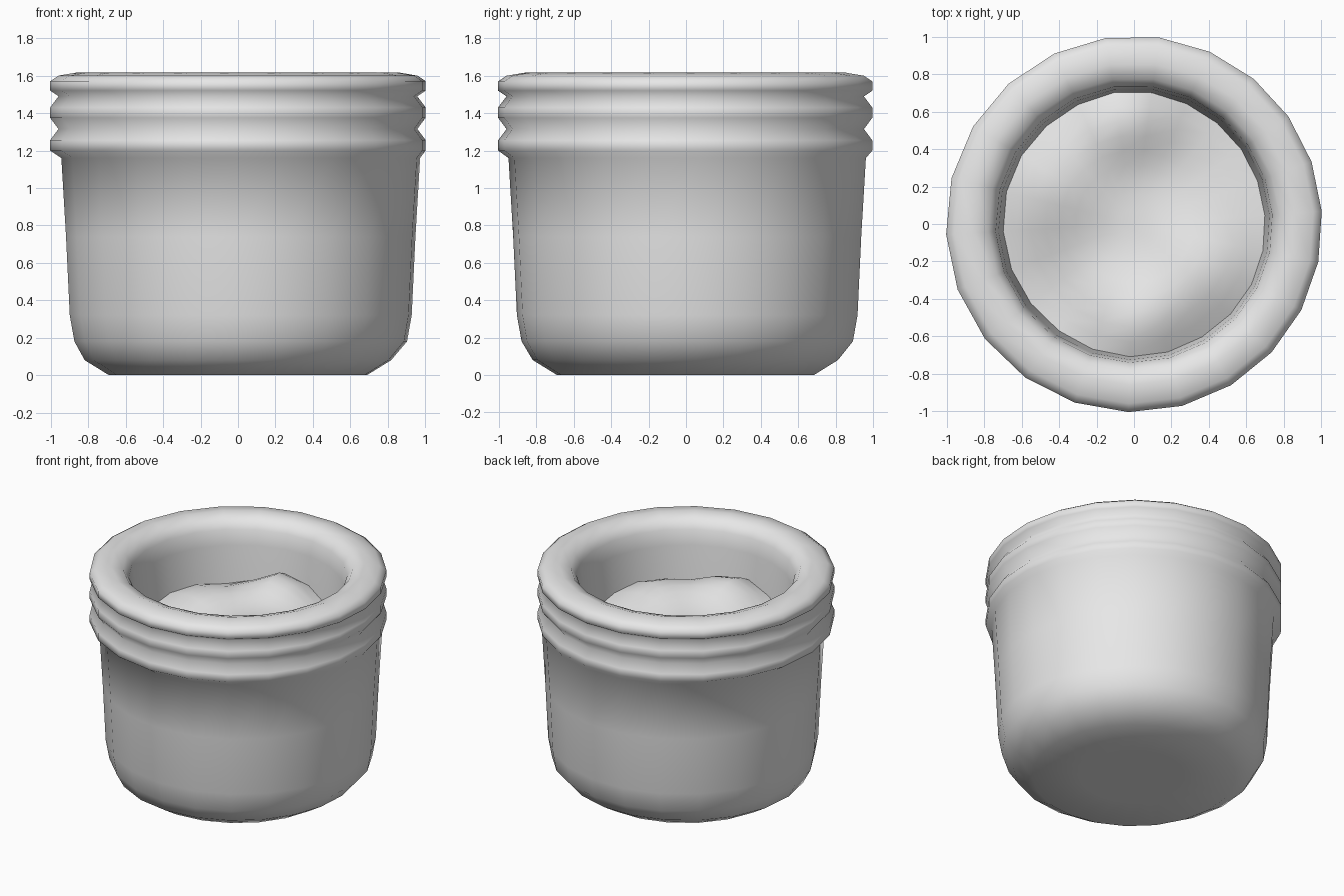
import bpy
import math

cube = bpy.data.objects.get("Cube")
if cube:
    bpy.data.objects.remove(cube, do_unlink=True)

SIDES = 22

grey = bpy.data.materials.new("plain grey")
grey.use_nodes = True
grey.diffuse_color = (0.8, 0.8, 0.8, 1)
grey.node_tree.nodes["Principled BSDF"].inputs["Base Color"].default_value = (0.8, 0.8, 0.8, 1)


def angle(j):
    """Slightly uneven, hand-made spacing of the sides."""
    a = math.radians(3.5) + j * math.tau / SIDES
    return a - 0.055 * math.cos(a - math.radians(100))


def lathe(name, profile, height=None, cap_start=False, cap_end=False):
    """Turn (radius, z) points around z; height(x, y) may lift the surface."""
    verts, faces = [], []
    for r, z in profile:
        shift = 0.015 if height is None and 0.1 < z < 1.18 and r > 0.8 else 0
        for j in range(SIDES):
            x = r * math.cos(angle(j)) + shift
            y = r * math.sin(angle(j)) + shift * 0.7
            verts.append((x, y, z + (height(x, y) if height else 0)))
    for i in range(len(profile) - 1):
        for j in range(SIDES):
            k = (j + 1) % SIDES
            a, b = i * SIDES, (i + 1) * SIDES
            faces.append((a + j, a + k, b + k, b + j))
    if cap_start:
        faces.append(tuple(reversed(range(SIDES))))
    if cap_end:
        last = (len(profile) - 1) * SIDES
        faces.append(tuple(range(last, last + SIDES)))
    mesh = bpy.data.meshes.new(name)
    mesh.from_pydata(verts, [], faces)
    mesh.update()
    for face in mesh.polygons:
        face.use_smooth = True
    mesh.materials.append(grey)
    obj = bpy.data.objects.new(name, mesh)
    bpy.context.collection.objects.link(obj)
    return obj


# Pot: rounded base, tapering wall, two ridges, rolled rim and inner wall
base = [(0.35, 0), (0.69, 0), (0.82, 0.08), (0.89, 0.18), (0.915, 0.32)]
wall = [(0.935, 0.74), (0.96, 1.16)]
ridges = []
for z in (1.20, 1.375):
    ridges += [(1.005, z), (1.005, z + 0.055), (0.96, z + 0.115)]
rim = [(1.005, 1.52), (1.005, 1.57), (0.96, 1.6), (0.86, 1.617),
       (0.78, 1.59), (0.74, 1.53)]
inside = [(0.725, 1.42), (0.69, 1.0)]
lathe("pot", base + wall + ridges + rim + inside, cap_start=True)

# Lumpy soil: mounds given as x, y, height, spread
MOUNDS = [(-0.05, 0.58, 0.2, 0.18), (0.0, -0.54, 0.2, 0.2),
          (0.42, -0.25, 0.16, 0.22), (-0.45, 0.22, 0.12, 0.2),
          (0.1, 0.08, 0.08, 0.25), (-0.42, -0.45, -0.05, 0.15)]


def lumps(x, y):
    return sum(h * math.exp(-((x - mx) ** 2 + (y - my) ** 2) / (2 * s * s))
               for mx, my, h, s in MOUNDS)


rings = 9
lathe("soil", [(0.71 * (rings - i) / rings, 1.09) for i in range(rings)],
      height=lumps, cap_end=True)
